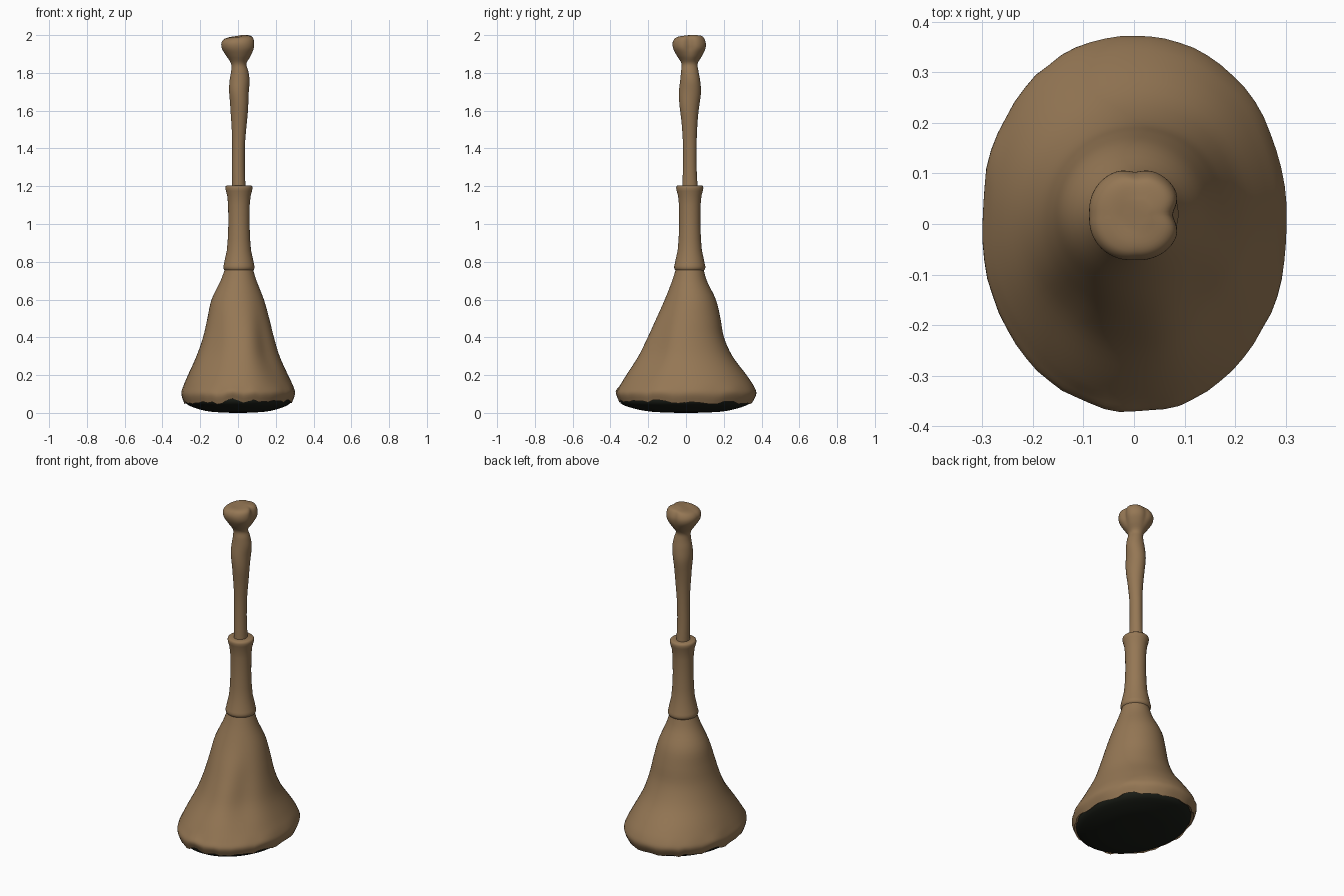
import bpy, bmesh, math
from mathutils import noise, Vector

if "Cube" in bpy.data.objects:
    bpy.data.objects.remove(bpy.data.objects["Cube"])

SIDES = 64


def material(name, rgb):
    m = bpy.data.materials.new(name)
    m.diffuse_color = (*rgb, 1)
    m.use_nodes = True
    m.node_tree.nodes["Principled BSDF"].inputs["Base Color"].default_value = m.diffuse_color
    return m


brown = material("warm brown", (0.30, 0.185, 0.09))
black = material("near black", (0.010, 0.012, 0.008))


def catmull(rows, steps):
    """Smoothly resample a short list of profile rows."""
    out = []
    for i in range(len(rows) - 1):
        a, b, c, d = (rows[max(0, min(len(rows) - 1, i + k))] for k in (-1, 0, 1, 2))
        for s in range(steps):
            t = s / steps
            out.append(tuple(
                0.5 * (2 * q + (r - p) * t + (2 * p - 5 * q + 4 * r - w) * t * t
                       + (3 * q - p - 3 * r + w) * t ** 3)
                for p, q, r, w in zip(a, b, c, d)))
    return out + [rows[-1]]


def loft(name, rows, mat, warp=None, angle=50):
    """Loft oval rings (z, x_min, x_max, y_min, y_max) into a closed skin."""
    bm = bmesh.new()
    rings = []
    for z, x0, x1, y0, y1 in rows:
        ring = []
        for k in range(SIDES):
            a = 2 * math.pi * k / SIDES
            scale, dz = warp(a, z) if warp else (1, 0)
            ring.append(bm.verts.new(((x0 + x1) / 2 + (x1 - x0) / 2 * math.cos(a) * scale,
                                      (y0 + y1) / 2 + (y1 - y0) / 2 * math.sin(a) * scale,
                                      z + dz)))
        rings.append(ring)
    for lo, hi in zip(rings, rings[1:]):
        for k in range(SIDES):
            j = (k + 1) % SIDES
            bm.faces.new((lo[k], lo[j], hi[j], hi[k]))
    bm.faces.new(rings[0][::-1])
    bm.faces.new(rings[-1])
    bmesh.ops.recalc_face_normals(bm, faces=bm.faces)
    mesh = bpy.data.meshes.new(name)
    bm.to_mesh(mesh)
    bm.free()
    mesh.materials.append(mat)
    ob = bpy.data.objects.new(name, mesh)
    bpy.context.collection.objects.link(ob)
    bpy.ops.object.select_all(action='DESELECT')
    ob.select_set(True)
    bpy.context.view_layer.objects.active = ob
    bpy.ops.object.shade_smooth_by_angle(angle=math.radians(angle))
    return ob


def round_rows(pairs, cx=0.005, cy=0.02):
    return [(z, cx - r, cx + r, cy - r, cy + r) for z, r in pairs]


def bump(a, centre, width):
    d = (a - centre + math.pi) % (2 * math.pi) - math.pi
    return math.exp(-(d / width) ** 2)


# Flared skirt: oval, gently folded, ragged along the lower rim
def skirt_warp(a, z):
    fold = math.exp(-((z - 0.35) / 0.17) ** 2)
    s = 1 + fold * (0.05 * bump(a, -1.3, 0.3) - 0.07 * bump(a, -0.75, 0.3)
                    - 0.05 * bump(a, -2.3, 0.35) + 0.03 * bump(a, 0.9, 0.5))
    low = max(0, min(1, (0.16 - z) / 0.10))
    n = noise.noise(Vector((math.cos(a) * 4, math.sin(a) * 4, 3))) \
        + 0.7 * noise.noise(Vector((math.cos(a) * 10, math.sin(a) * 10, 8)))
    s += low * 0.02 * n + 0.03 * abs(math.sin(2 * a)) * max(0, 1 - z / 0.3)
    return s, low * (0.022 * n + 0.012 * bump(a, -1.4, 0.7))


skirt = catmull([
    (0.055, -.285, .285, -.355, .350), (0.10, -.300, .302, -.370, .372),
    (0.14, -.290, .293, -.350, .360), (0.20, -.265, .265, -.312, .320),
    (0.30, -.220, .220, -.245, .245), (0.40, -.185, .190, -.197, .200),
    (0.50, -.162, .165, -.155, .182), (0.60, -.140, .137, -.112, .158),
    (0.70, -.092, .098, -.073, .110), (0.775, -.065, .075, -.050, .090)], 4)
skirt.insert(0, (0.068, -.265, .265, -.335, .330))
loft("skirt", skirt, brown, skirt_warp)

# Dark shallow dome underneath
loft("underside", catmull([
    (0.0, -.03, .03, -.04, .04), (0.006, -.14, .14, -.18, .18),
    (0.022, -.215, .215, -.27, .265), (0.05, -.275, .275, -.345, .338),
    (0.095, -.282, .282, -.350, .345)], 3), black)

# Ferrule with a rolled collar at each end
loft("ferrule", round_rows([
    (0.752, .070), (0.758, .079), (0.766, .082), (0.775, .083), (0.785, .080),
    (0.82, .073), (0.86, .064), (0.92, .059), (1.00, .056), (1.10, .057),
    (1.15, .062), (1.175, .069), (1.19, .072), (1.20, .070), (1.205, .064),
    (1.205, .030)]), brown)


# Bone handle, with a cleft two-lobed knob at the top
def handle_warp(a, z):
    k = max(0, min(1, (z - 1.87) / 0.06))
    s = 1 - k * (0.17 * bump(a, 0, 0.3) + 0.06 * bump(a, math.pi / 2, 0.25))
    s += k * 0.05 * abs(math.sin(2 * a))
    s += 0.06 * math.exp(-((z - 1.68) / 0.1) ** 2) * math.sin(2 * a + 14 * z)
    top = max(0, min(1, (z - 1.96) / 0.03))
    return s, top * 0.006 * math.cos(a - 0.5)


loft("handle", catmull([
    (1.19, -.032, .040, -.020, .062), (1.30, -.032, .036, -.016, .056),
    (1.42, -.031, .037, -.016, .056), (1.52, -.034, .045, -.022, .060),
    (1.62, -.042, .055, -.032, .068), (1.70, -.050, .060, -.034, .076),
    (1.76, -.045, .062, -.030, .074), (1.81, -.036, .054, -.026, .066),
    (1.85, -.037, .044, -.024, .062), (1.89, -.062, .070, -.048, .086),
    (1.925, -.083, .088, -.066, .104), (1.955, -.088, .092, -.071, .108),
    (1.98, -.076, .086, -.062, .098), (1.992, -.052, .066, -.044, .082),
    (1.995, -.022, .032, -.010, .045)], 4), brown, handle_warp)
